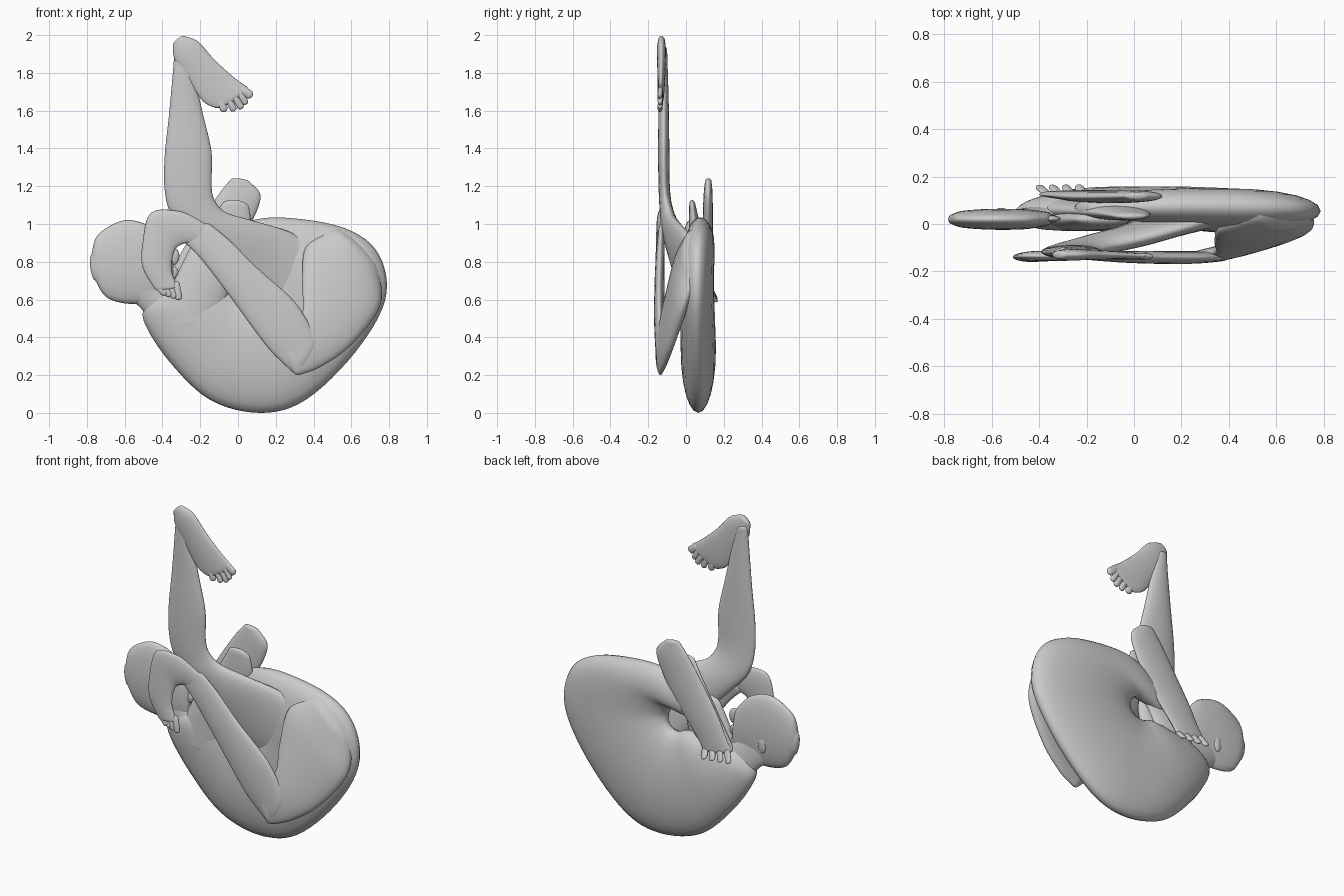
import bpy, bmesh, math
from mathutils import Vector

SIDES = 24


def catmull(a, b, c, d, t):
    return [0.5 * (2 * q + (r - p) * t + (2 * p - 5 * q + 4 * r - s) * t * t
                   + (3 * q - p - 3 * r + s) * t ** 3) for p, q, r, s in zip(a, b, c, d)]


def loft(name, rows, cap=0.25, steps=6):
    """Flattened tube; each row: edge A (x, z), edge B (x, z), centre y, half depth."""
    n = len(rows)
    fine = []
    for i in range(n - 1):
        q = [rows[max(i - 1, 0)], rows[i], rows[i + 1], rows[min(i + 2, n - 1)]]
        fine += [catmull(*q, s / steps) for s in range(steps)]
    fine.append(list(rows[-1]))
    secs = []
    for ax, az, bx, bz, y, d in fine:
        a, b = Vector((ax, y, az)), Vector((bx, y, bz))
        secs.append(((a + b) / 2, (b - a) / 2, d))

    # rounded ends
    def dome(s0, s1):
        c, h, d = s0
        t = (c - s1[0]).normalized() * h.length * 2 * cap
        return [(c + t * math.sin(k), h * math.cos(k), d * math.cos(k)) for k in (0.5, 0.95, 1.3, 1.52)]
    secs = dome(secs[0], secs[1])[::-1] + secs + dome(secs[-1], secs[-2])
    bm = bmesh.new()
    rings = []
    for c, h, d in secs:
        rings.append([bm.verts.new(c + h * math.cos(t) + Vector((0, d * math.sin(t), 0)))
                      for t in (2 * math.pi * k / SIDES for k in range(SIDES))])
    for r, s in zip(rings, rings[1:]):
        for k in range(SIDES):
            j = (k + 1) % SIDES
            bm.faces.new((r[k], r[j], s[j], s[k]))
    bm.faces.new(rings[0])
    bm.faces.new(rings[-1])
    bmesh.ops.recalc_face_normals(bm, faces=bm.faces)
    return finish(name, bm)


def finish(name, bm):
    me = bpy.data.meshes.new(name)
    bm.to_mesh(me)
    bm.free()
    me.shade_smooth()
    ob = bpy.data.objects.new(name, me)
    bpy.context.collection.objects.link(ob)
    return ob


def digit(name, x0, z0, x1, z1, y0, y1, w, d):
    """Small finger or toe between two points."""
    v = Vector((z0 - z1, x1 - x0)).normalized() * w
    loft(name, [(x0 + v.x, z0 + v.y, x0 - v.x, z0 - v.y, y0, d),
                (x1 + v.x, z1 + v.y, x1 - v.x, z1 - v.y, y1, d)], 0.4, 2)


def blob(name, loc, size):
    bm = bmesh.new()
    bmesh.ops.create_uvsphere(bm, u_segments=16, v_segments=10, radius=1)
    bmesh.ops.scale(bm, vec=size, verts=bm.verts)
    finish(name, bm).location = loc


# curled torso, hips and far thigh
loft("torso", [
    (-.48, .60, -.36, .66, .03, .03), (-.50, .49, -.20, .67, .045, .07),
    (-.37, .28, -.06, .68, .06, .09), (-.15, .07, .00, .66, .065, .093),
    (.12, .0, .03, .66, .065, .093), (.36, .07, .06, .67, .065, .093),
    (.62, .32, .08, .70, .06, .093), (.78, .60, .08, .74, .055, .093),
    (.745, .84, .06, .78, .06, .09), (.56, .98, .03, .80, .07, .08),
    (.22, 1.035, -.05, .78, .075, .07), (.0, 1.0, -.16, .76, .07, .05),
    (-.16, .94, -.24, .80, .065, .035)], 0.2)
# near shoulder and chest filling the inside of the curl
loft("near_shoulder", [(-.40, .50, -.12, .44, .02, .05), (-.37, .62, -.06, .60, .02, .05),
                       (-.31, .76, -.02, .74, .02, .045), (-.25, .88, -.02, .86, .02, .03)], 0.2)

# head with neck, nose, chin and ear
loft("head", [
    (-.775, .84, -.755, .70, .02, .022), (-.74, .945, -.70, .615, .02, .036),
    (-.60, 1.02, -.60, .58, .02, .044), (-.46, .985, -.46, .58, .02, .042),
    (-.375, .90, -.37, .60, .022, .03)], 0.12)
loft("neck", [(-.60, .62, -.42, .76, .02, .035), (-.52, .56, -.34, .68, .03, .04),
              (-.46, .48, -.22, .62, .04, .05)])
blob("nose", (-.35, .022, .83), (.04, .014, .05))
blob("lips", (-.35, .022, .745), (.035, .016, .035))
blob("chin", (-.365, .024, .67), (.045, .02, .045))
blob("ear", (-.56, .056, .72), (.026, .012, .05))

# raised leg: shin down to the knee, then thigh to the hip
loft("raised_leg", [
    (-.335, 1.93, -.27, 1.92, -.12, .02), (-.345, 1.80, -.235, 1.80, -.12, .024),
    (-.365, 1.58, -.185, 1.58, -.118, .028), (-.388, 1.36, -.14, 1.38, -.118, .03),
    (-.388, 1.18, -.14, 1.20, -.115, .03), (-.35, 1.04, -.12, 1.12, -.105, .035),
    (-.24, .91, -.06, 1.06, -.085, .045), (-.10, .76, .09, 1.015, -.05, .05),
    (.02, .60, .27, .96, .0, .055), (.16, .50, .42, .88, .04, .06)], 0.2)
loft("raised_foot", [
    (-.345, 1.945, -.285, 1.995, -.13, .018), (-.335, 1.87, -.21, 1.965, -.13, .024),
    (-.27, 1.77, -.125, 1.87, -.13, .022), (-.185, 1.65, -.02, 1.775, -.132, .018),
    (-.12, 1.615, .05, 1.725, -.135, .015)], 0.14)
for i, (x, z, u, v, w) in enumerate([(-.09, 1.65, -.075, 1.61, .021), (-.05, 1.66, -.025, 1.61, .018),
                                     (-.015, 1.67, .014, 1.622, .018), (.01, 1.69, .038, 1.645, .017),
                                     (.025, 1.71, .06, 1.685, .023)]):
    digit(f"toe_{i + 1}", x, z, u, v, -.135, -.137, w, .013)

# folded near limb: hip to the low bend, then back up to the wrist
loft("folded_limb_upper", [
    (.75, .74, .50, .97, .04, .065), (.75, .56, .36, .88, -.015, .06),
    (.60, .36, .34, .69, -.075, .045), (.44, .245, .34, .53, -.115, .035),
    (.32, .20, .25, .42, -.135, .026)], 0.15)
loft("folded_limb_lower", [
    (.29, .215, .41, .40, -.135, .024), (.18, .32, .36, .50, -.14, .026),
    (.10, .42, .28, .61, -.142, .027), (-.06, .64, .10, .77, -.14, .026),
    (-.20, .82, -.04, .91, -.135, .022), (-.28, .90, -.15, 1.00, -.13, .018)], 0.2)

# near hand wrapping round the raised knee
loft("near_hand", [
    (-.17, 1.00, -.20, .88, -.13, .018), (-.30, 1.065, -.26, .90, -.135, .02),
    (-.46, 1.06, -.32, .88, -.135, .022), (-.505, .90, -.345, .83, -.138, .022),
    (-.505, .77, -.35, .75, -.14, .02), (-.44, .655, -.32, .67, -.142, .016)], 0.12)
for i in range(4):
    digit(f"near_finger_{i + 1}", -.43 + .034 * i, .68, -.39 + .025 * i, .637 - .008 * i,
          -.14, -.145, .02, .012)

# far arm: upper arm from the shoulder, forearm crossing the back side
loft("far_upper_arm", [
    (-.09, 1.10, .06, 1.08, .035, .018), (-.15, 1.0, .06, .96, .045, .03),
    (-.26, .82, -.06, .76, .055, .035), (-.38, .62, -.16, .54, .06, .05)])
loft("far_forearm", [
    (-.04, 1.235, .065, 1.22, .118, .017), (-.10, 1.16, .12, 1.14, .117, .024),
    (-.20, 1.01, .05, .97, .115, .027), (-.30, .85, -.08, .79, .117, .026),
    (-.36, .73, -.17, .68, .122, .02), (-.40, .67, -.20, .63, .125, .016)], 0.12)
for i in range(4):
    digit(f"far_finger_{i + 1}", -.37 + .05 * i, .66 - .01 * i, -.395 + .055 * i, .615 - .005 * i,
          .13, .152, .021, .012)
